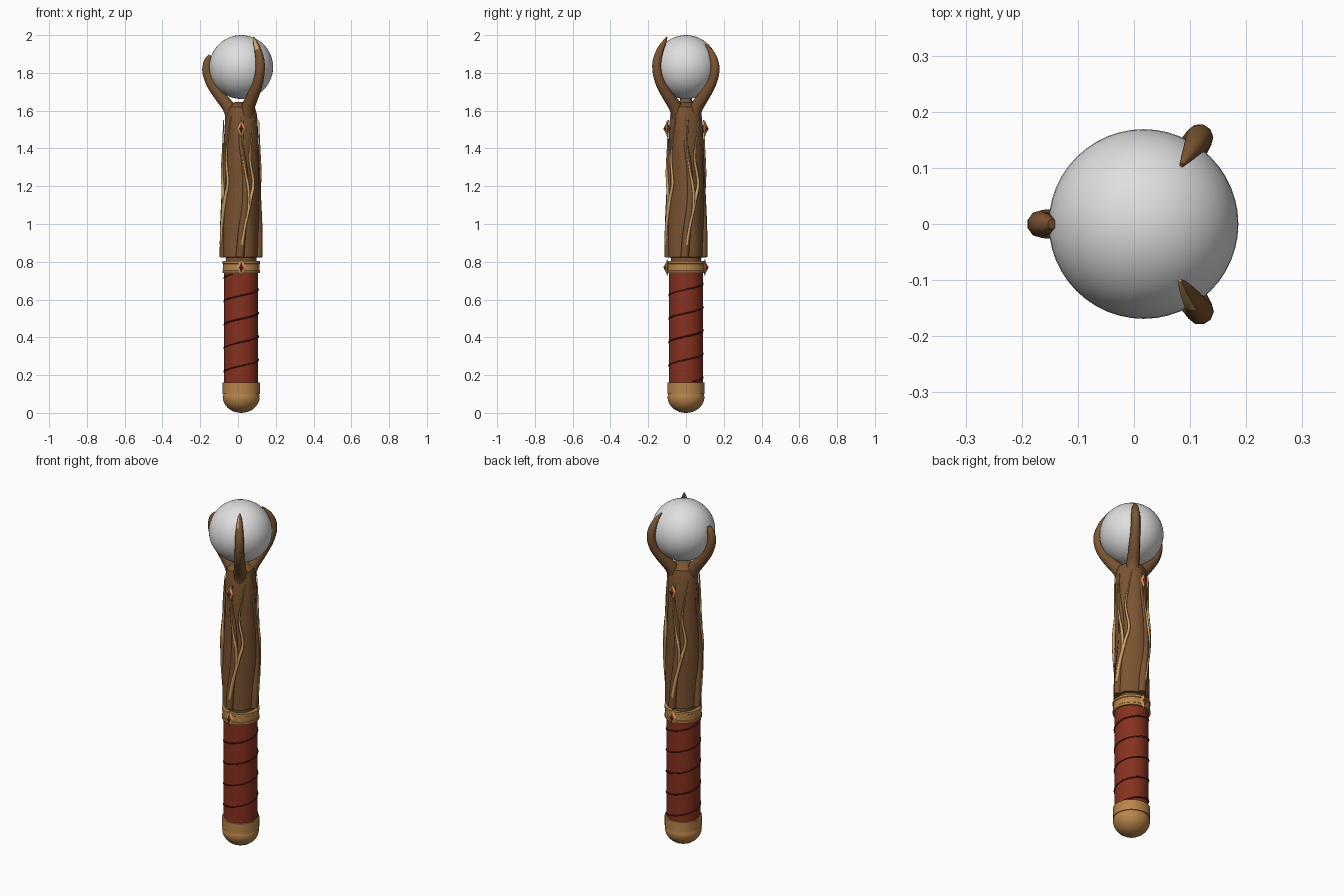
import bpy, bmesh, math
from mathutils import Vector

if "Cube" in bpy.data.objects:
    bpy.data.objects.remove(bpy.data.objects["Cube"])

AX = 0.017  # x of the staff axis


def material(name, r, g, b):
    m = bpy.data.materials.new(name)
    m.diffuse_color = [(c / 255) ** 2.2 for c in (r, g, b)] + [1]
    m.use_nodes = True
    m.node_tree.nodes["Principled BSDF"].inputs["Base Color"].default_value = m.diffuse_color
    return m


WOOD = material("brown wood", 122, 84, 52)
TAN = material("tan metal", 184, 132, 76)
VINE = material("pale gold", 206, 162, 100)
LEATHER = material("red leather", 134, 52, 36)
CORD = material("dark red cord", 88, 32, 24)
GEM = material("red gem", 160, 42, 28)
PEARL = material("pale grey", 222, 222, 222)


def finish(ob, mat, angle=40):
    ob.data.materials.clear()
    ob.data.materials.append(mat)
    bpy.ops.object.select_all(action='DESELECT')
    ob.select_set(True)
    bpy.context.view_layer.objects.active = ob
    bpy.ops.object.shade_smooth_by_angle(angle=math.radians(angle))
    return ob


def lathe(name, profile, mat, segs=40, lobe=0.0):
    """Spin an (r, z) profile around the axis; lobe adds soft vertical ridges."""
    bm = bmesh.new()
    rings = []
    for r, z in profile:
        ring = []
        for i in range(segs):
            a = math.tau * i / segs
            k = r * (1 + lobe * math.cos(4 * a + 5 * z))
            ring.append(bm.verts.new((AX + k * math.cos(a), k * math.sin(a), z)))
        rings.append(ring)
    for lo, hi in zip(rings, rings[1:]):
        for i in range(segs):
            j = (i + 1) % segs
            bm.faces.new((lo[i], lo[j], hi[j], hi[i]))
    bm.faces.new(rings[0][::-1])
    bm.faces.new(rings[-1])
    me = bpy.data.meshes.new(name)
    bm.to_mesh(me)
    bm.free()
    ob = bpy.data.objects.new(name, me)
    bpy.context.collection.objects.link(ob)
    return finish(ob, mat)


def spline(keys, steps=6):
    """Catmull-Rom through tuples."""
    k = [keys[0]] + list(keys) + [keys[-1]]
    out = []
    for i in range(1, len(k) - 2):
        for s in range(steps):
            t = s / steps
            out.append([0.5 * (2 * b + (c - a) * t + (2 * a - 5 * b + 4 * c - d) * t * t
                               + (3 * b - a - 3 * c + d) * t ** 3)
                        for a, b, c, d in zip(*k[i - 1:i + 3])])
    return out + [list(keys[-1])]


def tube(name, pts, mat, res=2, angle=50):
    """Tapered tube through (angle in degrees, distance from axis, z, thickness) points."""
    cu = bpy.data.curves.new(name, 'CURVE')
    cu.dimensions = '3D'
    cu.bevel_depth = 1.0
    cu.bevel_resolution = res
    cu.use_fill_caps = True
    sp = cu.splines.new('POLY')
    sp.points.add(len(pts) - 1)
    for p, (a, r, z, t) in zip(sp.points, pts):
        a = math.radians(a)
        p.co = (AX + r * math.cos(a), r * math.sin(a), z, 1)
        p.radius = t
    ob = bpy.data.objects.new(name, cu)
    bpy.context.collection.objects.link(ob)
    bpy.ops.object.select_all(action='DESELECT')
    ob.select_set(True)
    bpy.context.view_layer.objects.active = ob
    bpy.ops.object.convert(target='MESH')
    return finish(bpy.context.view_layer.objects.active, mat, angle)


def diamond(name, y, z, size, mat):
    """Flat eight-sided jewel facing +-y."""
    bm = bmesh.new()
    w, d, h = size
    e = [bm.verts.new((AX + x, y, z + k)) for x, k in ((w, 0), (0, h), (-w, 0), (0, -h))]
    for s in (-d, d):
        tip = bm.verts.new((AX, y + s, z))
        for i in range(4):
            bm.faces.new((e[i], e[(i + 1) % 4], tip))
    bmesh.ops.recalc_face_normals(bm, faces=bm.faces)
    me = bpy.data.meshes.new(name)
    bm.to_mesh(me)
    bm.free()
    me.materials.append(mat)
    bpy.context.collection.objects.link(bpy.data.objects.new(name, me))


# Pommel and collar
dome = [(0.098 * math.sin(t * math.pi / 16), 0.085 - 0.085 * math.cos(t * math.pi / 16))
        for t in range(9)]
dome[0] = (0.003, 0)
lathe("pommel", dome + [(0.094, 0.1)], TAN)
lathe("pommel_band", [(0.094, 0.1), (0.099, 0.1), (0.099, 0.16), (0.09, 0.16)], TAN)
lathe("collar", [(0.08, 0.74), (0.1, 0.74), (0.1, 0.752), (0.097, 0.755), (0.097, 0.788),
                 (0.1, 0.79), (0.1, 0.803), (0.08, 0.803)], TAN)

# Grip with spiral cord
lathe("grip", [(0.09, 0.155), (0.09, 0.745)], LEATHER)
PITCH = 0.124
cord = []
for i in range(140):
    z = 0.165 + 0.57 * i / 139
    cord.append((-90 + (z - 0.25) / PITCH * 360, 0.09, z, 0.0045))
tube("grip_cord", cord, CORD, 1)

# Wooden shaft
lathe("shaft", [(0.08, 0.79), (0.082, 0.822), (0.094, 0.824), (0.094, 1.0), (0.092, 1.15),
                (0.088, 1.3), (0.085, 1.45), (0.082, 1.58), (0.072, 1.62), (0.035, 1.645)],
      WOOD, 48, 0.04)

# Roots and gold vines, repeated on four sides
root = spline([(-4, 0.092, 0.825, 0.022), (2, 0.092, 0.95, 0.021), (14, 0.09, 1.12, 0.019),
               (12, 0.085, 1.28, 0.016), (0, 0.08, 1.42, 0.013), (-6, 0.077, 1.57, 0.008)])
vine = spline([(2, 0.106, 0.89, 0.008), (12, 0.104, 1.0, 0.009), (30, 0.099, 1.13, 0.009),
               (42, 0.096, 1.22, 0.008), (30, 0.092, 1.35, 0.006), (40, 0.09, 1.46, 0.004),
               (52, 0.088, 1.57, 0.002)])
fork = spline([(22, 0.102, 1.08, 0.007), (22, 0.104, 1.18, 0.008), (12, 0.104, 1.28, 0.006),
               (4, 0.098, 1.4, 0.004), (8, 0.094, 1.55, 0.002)])
for i in range(4):
    for name, path, mat in (("root", root, WOOD), ("vine", vine, VINE), ("vine_fork", fork, VINE)):
        tube(f"{name}_{i + 1}", [(a + 90 * i, r, z, t) for a, r, z, t in path], mat)

# Gems in gold settings, front and back
for y in (-0.1, 0.1):
    for z in (0.77, 1.505):
        diamond("gem_setting", y, z, (0.024, 0.012, 0.048), VINE)
        diamond("gem", y, z, (0.017, 0.02, 0.036), GEM)

# Orb
bpy.ops.mesh.primitive_uv_sphere_add(segments=48, ring_count=24, radius=0.169,
                                     location=(AX, 0, 1.831))
orb = bpy.context.object
orb.name = "orb"
finish(orb, PEARL, 60)

# Three claws holding the orb, each with its own tip
base = [(0.045, 1.56, 0.036), (0.068, 1.62, 0.035), (0.115, 1.68, 0.031),
        (0.158, 1.74, 0.027), (0.181, 1.80, 0.025)]
tips = {
    "claw_front": (-57, [(0.183, 1.86, 0.024), (0.163, 1.92, 0.019), (0.135, 1.965, 0.011),
                         (0.12, 1.99, 0.003)]),
    "claw_back": (57, [(0.18, 1.85, 0.024), (0.162, 1.9, 0.018), (0.125, 1.95, 0.004)]),
    "claw_left": (180, [(0.182, 1.84, 0.023), (0.175, 1.87, 0.019), (0.163, 1.893, 0.009)]),
}
for name, (ang, tip) in tips.items():
    claw = tube(name, spline([(ang, r, z, t) for r, z, t in base + tip]), WOOD, 3)
    if name == "claw_front":  # splintered pale wood on the inner side of the tip
        claw.data.materials.append(VINE)
        inward = Vector((-0.85, -0.2, 0.5))
        for f in claw.data.polygons:
            if f.center.z > 1.925 and f.normal.dot(inward) > 0.35:
                f.material_index = 1
